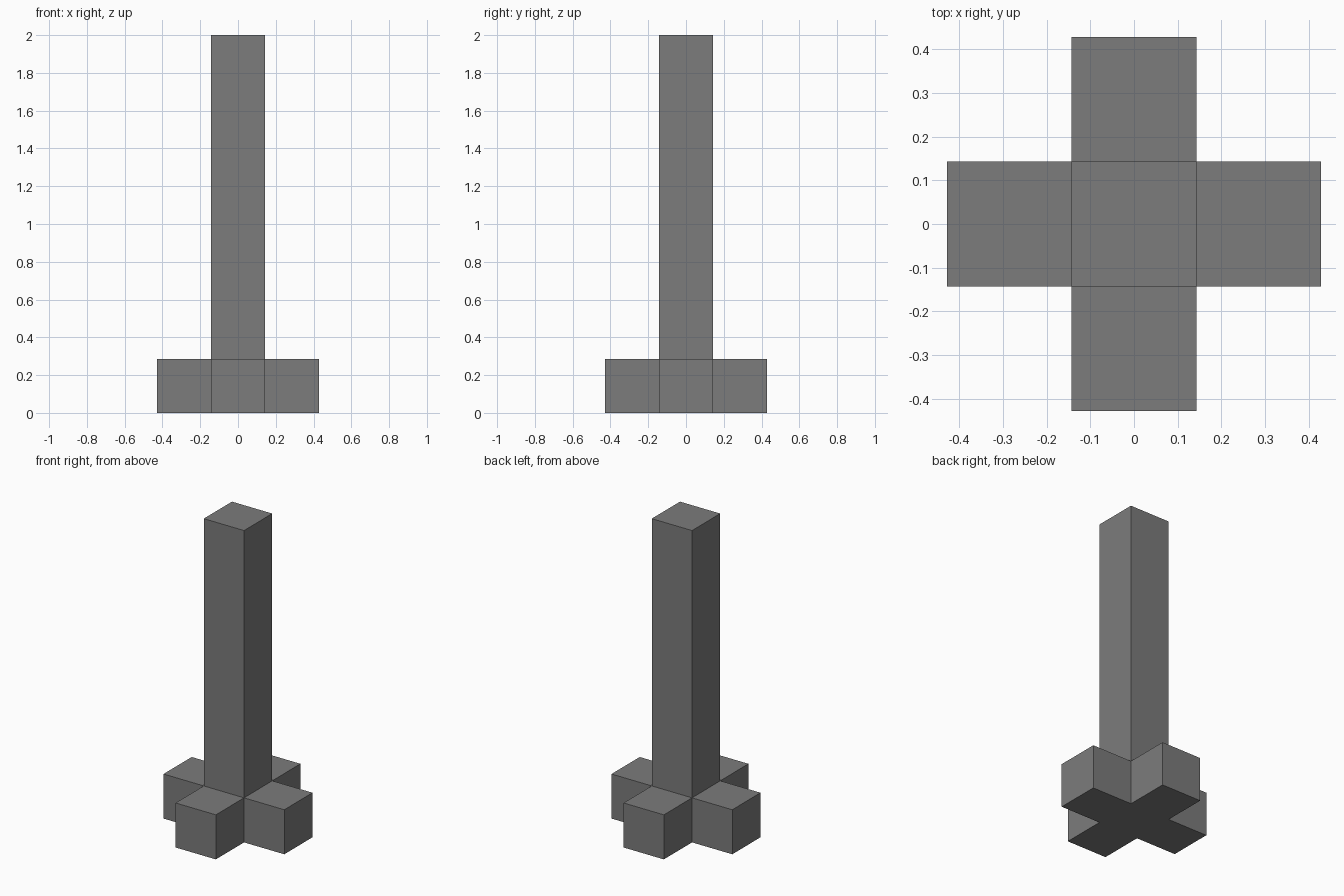
import bpy
import bmesh
from mathutils import Matrix, Vector

cube = bpy.data.objects.get("Cube")
if cube:
    bpy.data.objects.remove(cube, do_unlink=True)

HEIGHT = 2.0
UNIT = HEIGHT / 7  # width of the post and of each foot

# Single flat colour
grey = bpy.data.materials.new("mid_grey")
grey.use_nodes = True
colour = (0.2, 0.2, 0.2, 1.0)
grey.diffuse_color = colour
grey.node_tree.nodes["Principled BSDF"].inputs["Base Color"].default_value = colour

# Central hub cube standing on the ground
bm = bmesh.new()
bmesh.ops.create_cube(bm, size=UNIT, matrix=Matrix.Translation((0, 0, UNIT / 2)))
bm.normal_update()

# Pull four feet out of the sides and the tall post out of the top
for face in list(bm.faces):
    normal = Vector(face.normal)
    if normal.z < -0.5:
        continue
    length = HEIGHT - UNIT if normal.z > 0.5 else UNIT
    new_face = bmesh.ops.extrude_discrete_faces(bm, faces=[face])["faces"][0]
    bmesh.ops.translate(bm, verts=new_face.verts, vec=normal * length)

bmesh.ops.recalc_face_normals(bm, faces=bm.faces)
mesh = bpy.data.meshes.new("post_with_cross_base")
bm.to_mesh(mesh)
bm.free()
mesh.materials.append(grey)
post = bpy.data.objects.new("post_with_cross_base", mesh)
bpy.context.collection.objects.link(post)
